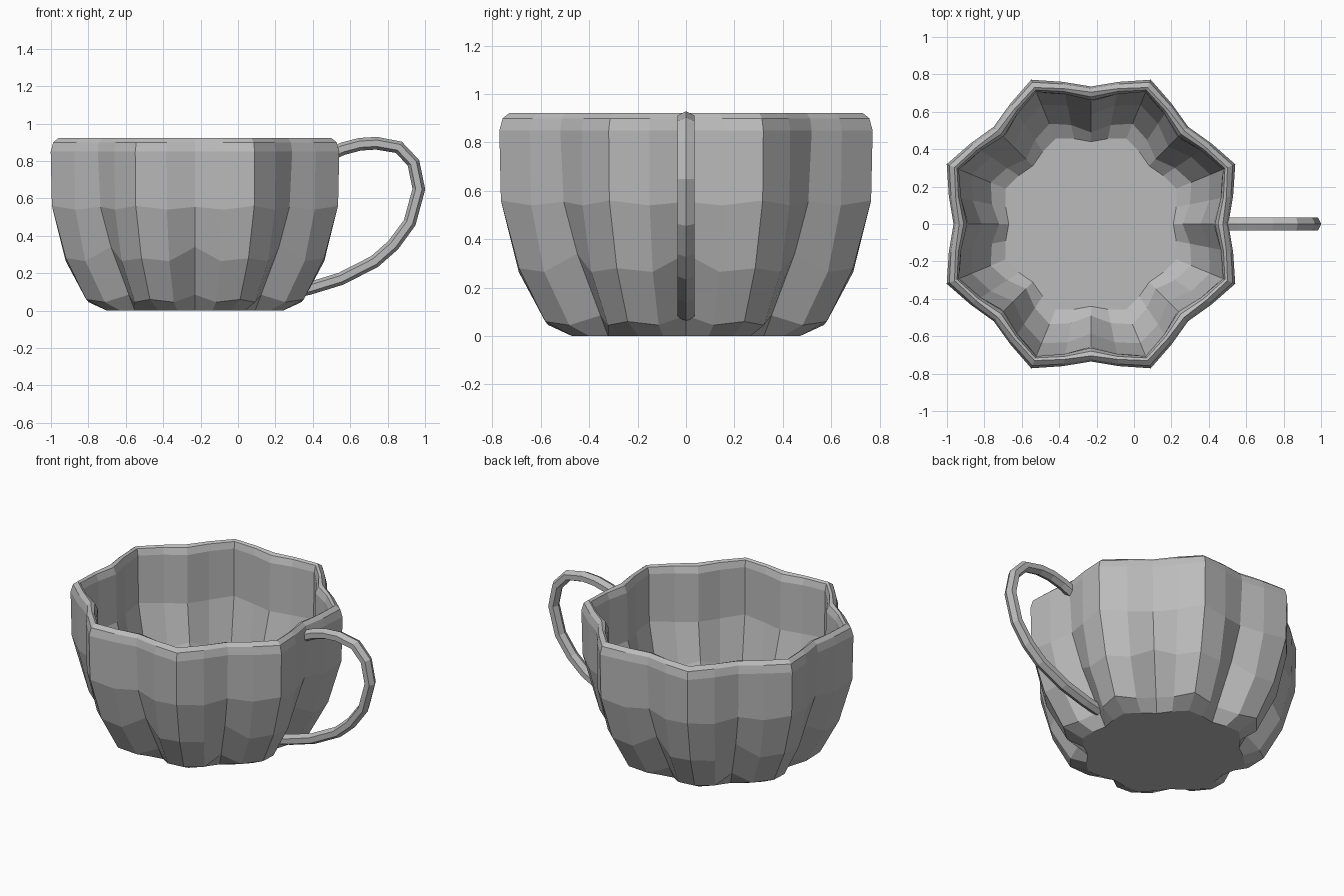
import bpy, bmesh, math
from mathutils import Vector

if "Cube" in bpy.data.objects:
    bpy.data.objects.remove(bpy.data.objects["Cube"])

CX = -0.23  # cup axis

grey = bpy.data.materials.new("plain_grey")
grey.diffuse_color = (0.5, 0.5, 0.5, 1)
grey.use_nodes = True
grey.node_tree.nodes["Principled BSDF"].inputs["Base Color"].default_value = grey.diffuse_color


def finish(bm, name):
    bmesh.ops.recalc_face_normals(bm, faces=bm.faces)
    me = bpy.data.meshes.new(name)
    bm.to_mesh(me)
    bm.free()
    me.materials.append(grey)
    ob = bpy.data.objects.new(name, me)
    bpy.context.collection.objects.link(ob)
    return ob


def loft(bm, rings):
    """Skin closed rings of points and cap both ends."""
    vs = [[bm.verts.new(p) for p in ring] for ring in rings]
    n = len(vs[0])
    for a, b in zip(vs, vs[1:]):
        for i in range(n):
            j = (i + 1) % n
            bm.faces.new((a[i], a[j], b[j], b[i]))
    bm.faces.new(vs[0][::-1])
    bm.faces.new(vs[-1])


# Cup: each row is (radius, z) at the rib tip, the panel and the valley,
# running up the outside, over the rim and down the inside
profile = [
    ((.510, .00), (.480, .00), (.455, .00)),
    ((.630, .06), (.580, .045), (.500, .085)),
    ((.747, .28), (.705, .265), (.635, .34)),
    ((.828, .56), (.770, .54), (.715, .555)),
    ((.835, .85), (.775, .85), (.735, .85)),
    ((.820, .90), (.763, .90), (.725, .90)),
    ((.790, .922), (.738, .922), (.705, .922)),
    ((.775, .912), (.722, .912), (.680, .912)),
    ((.765, .87), (.708, .87), (.662, .87)),
    ((.760, .56), (.705, .55), (.655, .555)),
    ((.690, .29), (.645, .28), (.585, .33)),
    ((.580, .11), (.540, .10), (.490, .12)),
    ((.495, .06), (.465, .06), (.440, .06)),
]
rings = []
for row in profile:
    ring = []
    for k in range(32):
        r, z = row[(2, 1, 0, 1)[k % 4]]  # valley, panel, tip, panel
        a = math.radians(11.25 * k)
        ring.append((CX + r * math.cos(a), r * math.sin(a), z))
    rings.append(ring)
bm = bmesh.new()
loft(bm, rings)
finish(bm, "fluted_cup")

# Handle: six-sided bar swept along a looped path in the xz plane
path = [(.475, .828), (.56, .865), (.65, .889), (.74, .895), (.86, .873),
        (.938, .79), (.967, .65), (.918, .47), (.83, .35), (.73, .262),
        (.55, .170), (.38, .118), (.275, .095)]
pts = [Vector((x, 0, z)) for x, z in path]
rings = []
for i, p in enumerate(pts):
    t = (pts[min(i + 1, len(pts) - 1)] - pts[max(i - 1, 0)]).normalized()
    out = Vector((-t.z, 0, t.x))
    side = Vector((0, 1, 0))
    rings.append([p + out * .034 * math.cos(k * math.pi / 3)
                  + side * .040 * math.sin(k * math.pi / 3) for k in range(6)])
bm = bmesh.new()
loft(bm, rings)
finish(bm, "handle")
